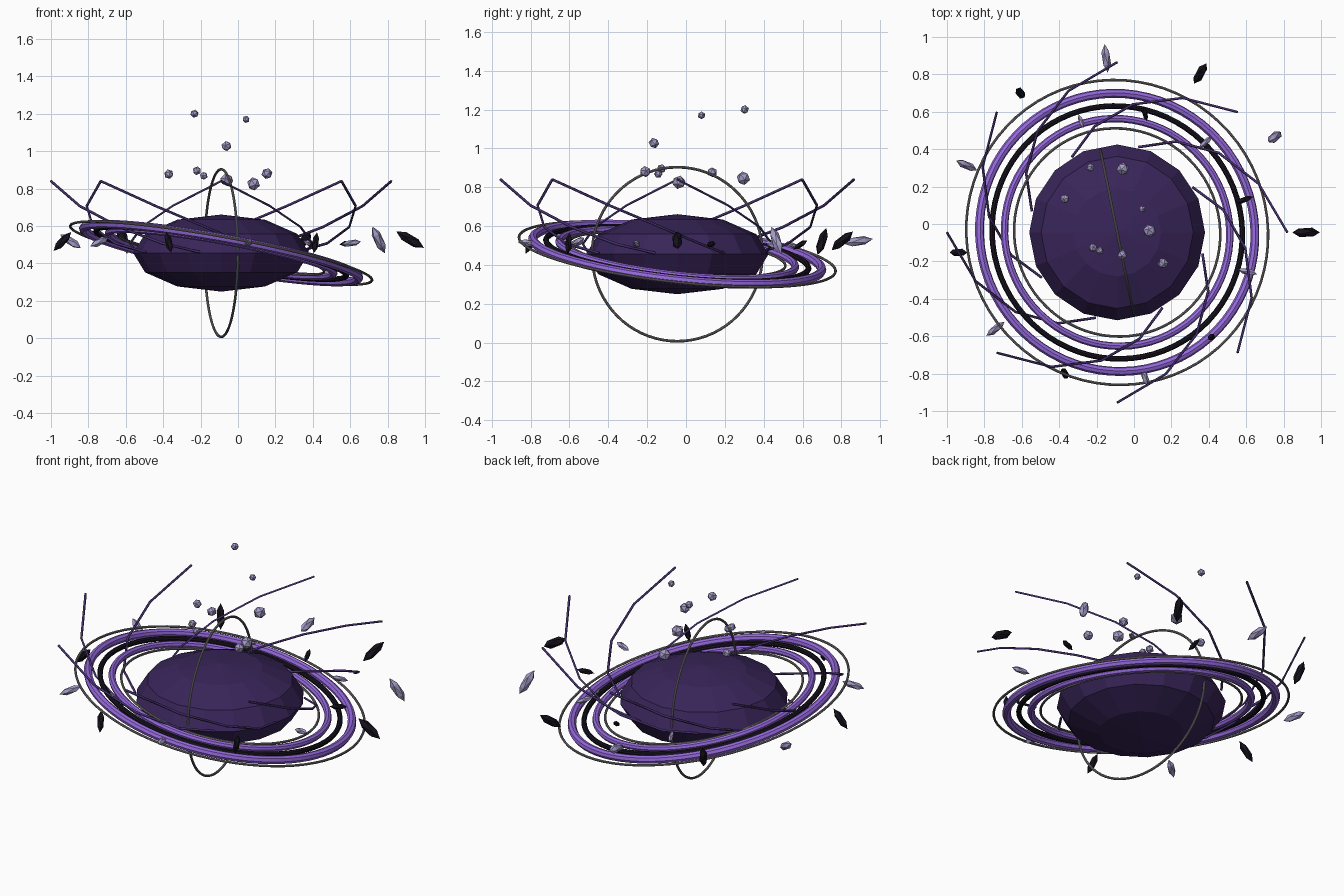
import bpy, math
from mathutils import Vector, Euler

if "Cube" in bpy.data.objects:
    bpy.data.objects.remove(bpy.data.objects["Cube"])

C = Vector((-0.09, -0.045, 0.455))   # common centre


def material(name, rgb):
    m = bpy.data.materials.new(name)
    m.diffuse_color = (*rgb, 1)
    m.use_nodes = True
    m.node_tree.nodes["Principled BSDF"].inputs["Base Color"].default_value = m.diffuse_color
    return m


DARK = material("dark_violet", (0.04, 0.018, 0.10))
VIOLET = material("violet", (0.30, 0.14, 0.72))
BLACK = material("black", (0.008, 0.006, 0.012))
LAVENDER = material("lavender", (0.38, 0.33, 0.58))
GREY = material("warm_grey", (0.22, 0.20, 0.21))
STREAMER = material("streamer_violet", (0.06, 0.03, 0.16))


def finish(name, mat):
    o = bpy.context.object
    o.name = name
    o.data.materials.append(mat)
    return o


def ring(name, major, minor, rot, mat, sides=8):
    bpy.ops.mesh.primitive_torus_add(major_radius=major, minor_radius=minor,
                                     major_segments=72, minor_segments=sides,
                                     location=C, rotation=rot)
    return finish(name, mat)


def crystal(name, loc, radius, length, direction, mat):
    bpy.ops.mesh.primitive_ico_sphere_add(subdivisions=1, radius=1, location=loc)
    o = finish(name, mat)
    o.scale = (radius, radius, length)
    o.rotation_euler = Vector(direction).to_track_quat('Z', 'Y').to_euler()
    return o


# Flattened faceted core
bpy.ops.mesh.primitive_uv_sphere_add(segments=16, ring_count=6, radius=1, location=C)
finish("core", DARK).scale = (0.47, 0.47, 0.206)

# Tilted disc rings
normal = Vector((0.18, 0.11, 1))
tilt = normal.to_track_quat('Z', 'Y').to_euler()
for name, major, minor, mat in [
        ("inner_wire_ring", 0.56, 0.007, GREY),
        ("inner_violet_ring", 0.612, 0.020, VIOLET),
        ("black_ring", 0.68, 0.015, BLACK),
        ("outer_violet_ring", 0.748, 0.024, VIOLET),
        ("outer_wire_ring", 0.82, 0.007, GREY)]:
    ring(name, major, minor, tilt, mat)

# Upright wire ring
ring("upright_wire_ring", 0.448, 0.007, Euler((0, math.pi / 2, 0.2)), GREY)

# Eight spiral streamers rising outwards
for k in range(8):
    cu = bpy.data.curves.new("streamer", 'CURVE')
    cu.dimensions = '3D'
    cu.bevel_depth = 0.007
    cu.bevel_resolution = 0
    cu.use_fill_caps = True
    sp = cu.splines.new('POLY')
    sp.points.add(4)
    for j, p in enumerate(sp.points):
        t = j / 4
        a = math.radians(45 * k + 76 * (1 - t))
        r = 0.47 + 0.44 * t
        p.co = (C.x + r * math.cos(a), C.y + r * math.sin(a), 0.46 + 0.38 * t ** 1.5, 1)
    cu.materials.append(STREAMER)
    o = bpy.data.objects.new("streamer_%d" % k, cu)
    bpy.context.collection.objects.link(o)

# Shards on an inward spiral, alternating colours; long-axis directions
axes = [(.84, 0, -.5), (.4, .3, -.85), (.42, .68, .6), (-.1, .97, .15),
        (-.2, .3, .9), (.75, -.35, -.5), (.65, 0, .7), (.72, .55, .35),
        (.2, -.4, -.85), (.25, -.9, .1), (.15, .1, .95), (.95, -.25, .15),
        (.9, .3, .1), (.7, .6, -.3), (.2, -.8, -.5), (.3, -.85, .4)]
for i, d in enumerate(axes):
    a = math.radians(31.2 * i)
    r = 1.01 - 0.0257 * i
    loc = (C.x + r * math.cos(a), C.y + r * math.sin(a), 0.527 - 0.0017 * i)
    h = 0.086 - 0.0029 * i
    crystal("shard_%d" % i, loc, h * 0.33, h, d, LAVENDER if i % 2 else BLACK)

# Small floating fragments above the core
for i, (x, y, z, r) in enumerate([
        (-.37, .135, .877, .026), (-.233, .302, 1.20, .023), (-.06, .295, .846, .036),
        (.043, .08, 1.17, .020), (.083, -.037, .825, .036), (.155, -.21, .88, .030),
        (-.062, -.165, 1.027, .028), (-.22, -.127, .895, .024), (-.183, -.143, .868, .022)]):
    crystal("fragment_%d" % i, (x, y, z), r, r,
            (math.sin(i * 2), math.cos(i * 3), 0.6), LAVENDER)
